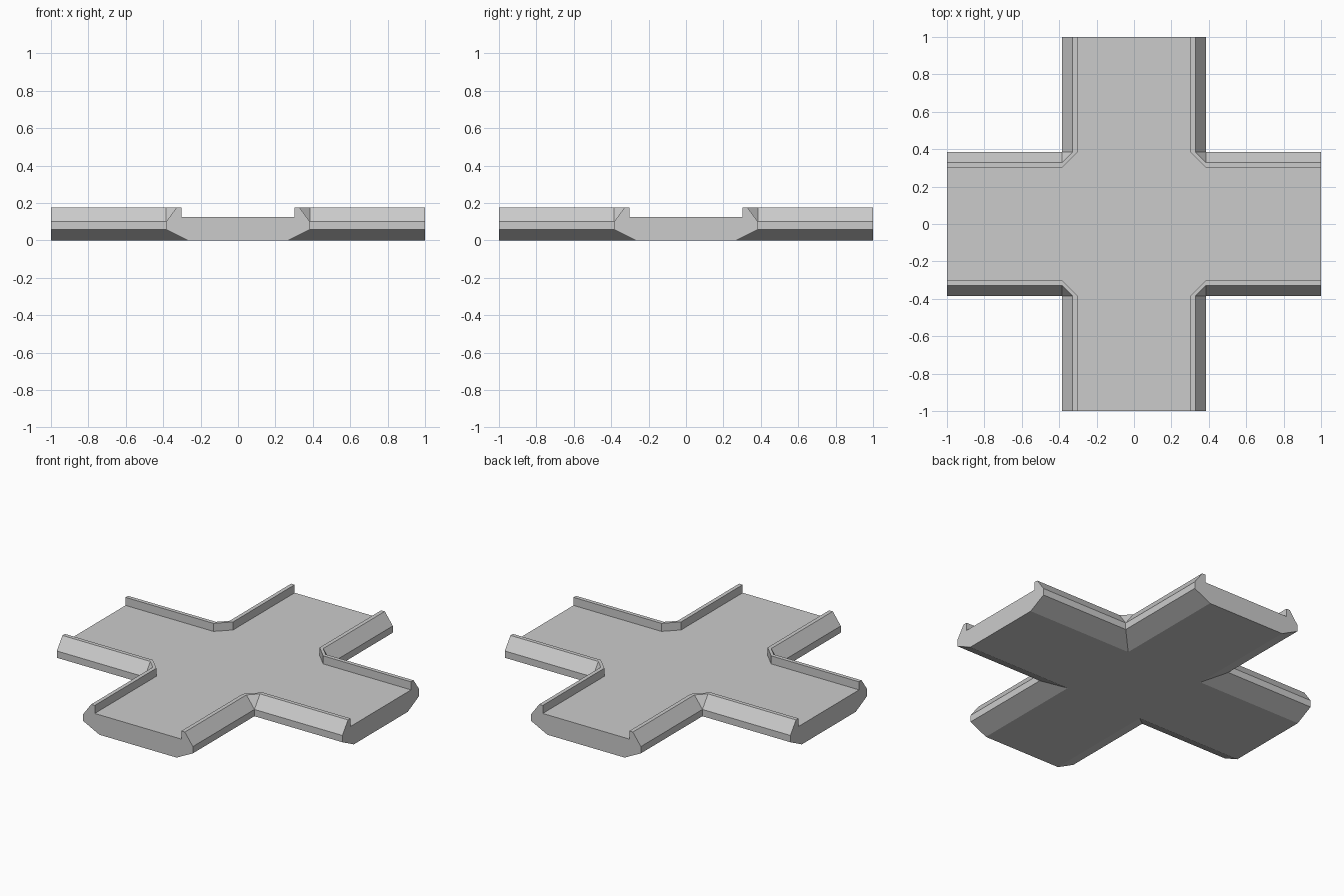
import bpy, bmesh
from mathutils import Matrix, Vector

if "Cube" in bpy.data.objects:
    bpy.data.objects.remove(bpy.data.objects["Cube"])

OUT = 0.384            # half width of each arm
# kerb section from underside to road surface: (distance from arm axis, z, style)
PROFILE = [(0.27, 0.0, "mitre"), (OUT, 0.057, "mitre"), (OUT, 0.10, "mitre"),
           (0.328, 0.177, "cut"), (0.303, 0.177, "cut"), (0.303, 0.126, "cut")]


def path(d, z, style):
    """Path of one section point round an inner corner of the cross."""
    a, b = ((d, d), (d, d)) if style == "mitre" else ((d, OUT), (OUT, d))
    return [Vector((x, y, z)) for x, y in ((d, 1), a, b, (1, d))]


bm = bmesh.new()


def face(verts):
    unique = list(dict.fromkeys(verts))
    if len(unique) > 2:
        bm.faces.new(unique)


# four corner quadrants, each a list of section rows
quads = []
for q in range(4):
    rot = Matrix.Rotation(q * 1.5707963268, 3, 'Z')
    rows = []
    for d, z, style in PROFILE:
        pts = [bm.verts.new(rot @ p) for p in path(d, z, style)]
        if style == "mitre":
            bm.verts.remove(pts[2])
            pts[2] = pts[1]
        rows.append(pts)
    quads.append(rows)

# kerb surfaces
for rows in quads:
    for lo, hi in zip(rows, rows[1:]):
        for i in range(3):
            face([lo[i], lo[i + 1], hi[i + 1], hi[i]])

# arm end caps
for q in range(4):
    a, b = quads[q], quads[(q + 1) % 4]
    face([r[0] for r in a] + [r[3] for r in reversed(b)])

# underside and road surface
for level in (0, -1):
    face([v for rows in quads for v in reversed(rows[level])])

bmesh.ops.recalc_face_normals(bm, faces=bm.faces)
mesh = bpy.data.meshes.new("crossroad_tile")
bm.to_mesh(mesh)
bm.free()
bpy.context.collection.objects.link(bpy.data.objects.new("crossroad_tile", mesh))
